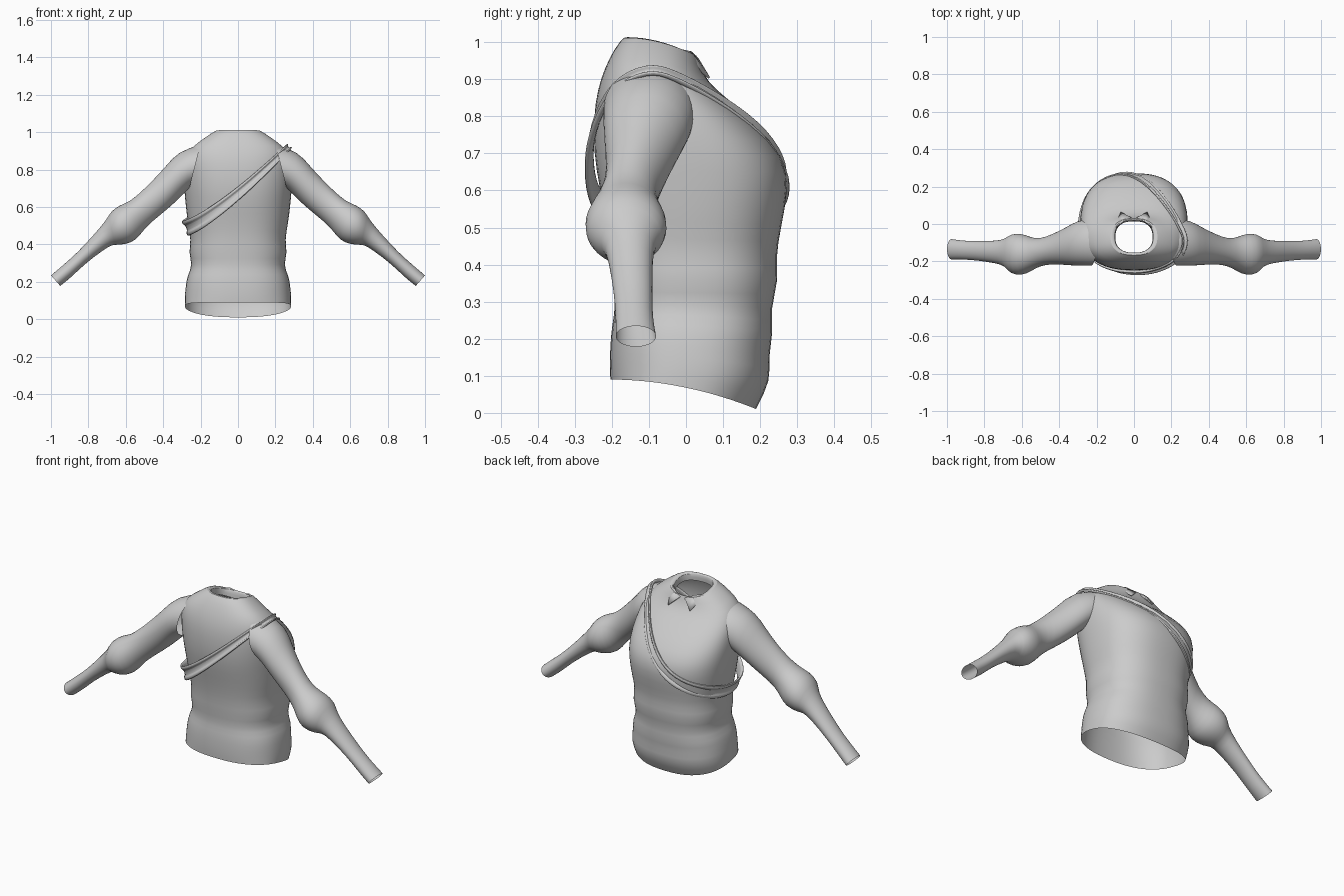
import bpy, bmesh, math
from mathutils import Vector

cube = bpy.data.objects.get("Cube")
if cube:
    bpy.data.objects.remove(cube, do_unlink=True)

# Plain grey cloth
cloth = bpy.data.materials.new("grey_cloth")
cloth.use_nodes = True
cloth.diffuse_color = (0.6, 0.6, 0.6, 1)
shader = next(n for n in cloth.node_tree.nodes if n.type == 'BSDF_PRINCIPLED')
shader.inputs["Base Color"].default_value = cloth.diffuse_color
shader.inputs["Roughness"].default_value = 0.8


def make_object(name, bm, levels=0, angle=60):
    """Turn a bmesh into a smooth shaded cloth part."""
    bmesh.ops.recalc_face_normals(bm, faces=bm.faces)
    mesh = bpy.data.meshes.new(name)
    bm.to_mesh(mesh)
    bm.free()
    mesh.materials.append(cloth)
    part = bpy.data.objects.new(name, mesh)
    bpy.context.collection.objects.link(part)
    if levels:
        sub = part.modifiers.new("soften", 'SUBSURF')
        sub.levels = sub.render_levels = levels
    bpy.ops.object.select_all(action='DESELECT')
    part.select_set(True)
    bpy.context.view_layer.objects.active = part
    bpy.ops.object.shade_smooth_by_angle(angle=math.radians(angle))
    return part


def loft(name, rings, closed_path=False, levels=1, angle=60):
    """Skin a row of closed rings, leaving the ends open unless the path closes."""
    bm = bmesh.new()
    rows = [[bm.verts.new(p) for p in ring] for ring in rings]
    pairs = list(zip(rows, rows[1:]))
    if closed_path:
        pairs.append((rows[-1], rows[0]))
    for a, b in pairs:
        count = len(a)
        for i in range(count):
            j = (i + 1) % count
            bm.faces.new((a[i], a[j], b[j], b[i]))
    return make_object(name, bm, levels, angle)


def power(value, exponent):
    return math.copysign(abs(value) ** exponent, value)


def torso_ring(z_front, z_back, half_width, y_front, y_back, sides=32):
    """Rounded box outline whose height dips toward the back."""
    ring = []
    for i in range(sides):
        a = math.tau * i / sides
        x = half_width * power(math.cos(a), 0.82)
        t = 0.5 + 0.5 * power(math.sin(a), 0.82)
        y = y_front + (y_back - y_front) * t
        ring.append((x, y, z_front + (z_back - z_front) * t * t))
    return ring


# Torso: front height, back height, half width, front y, back y
torso = [
    (.09, .01, .285, -.205, .19),
    (.13, .09, .287, -.207, .232),
    (.19, .15, .28, -.205, .222),
    (.24, .22, .272, -.2, .238),
    (.29, .28, .243, -.19, .228),
    (.36, .36, .267, -.2, .252),
    (.42, .42, .25, -.2, .243),
    (.52, .5, .27, -.215, .257),
    (.61, .6, .28, -.235, .278),
    (.7, .69, .29, -.25, .268),
    (.8, .78, .29, -.25, .19),
    (.87, .85, .28, -.24, .11),
    (.93, .89, .25, -.22, .06),
    (.98, .94, .175, -.195, .035),
    (1.02, .97, .12, -.165, .03),
    (1.01, .96, .1, -.152, .018),
    (.97, .92, .1, -.155, .015),
]
loft("torso", [torso_ring(*row) for row in torso])


def sleeve_ring(side, top_x, top_z, low_x, low_z, y_front, y_back, sides=20):
    """Oval spanned by its upper and lower edge points."""
    top, low = Vector((top_x, 0, top_z)), Vector((low_x, 0, low_z))
    ring = []
    for i in range(sides):
        a = math.tau * i / sides
        p = (top + low) / 2 + (top - low) / 2 * math.cos(a)
        y = (y_front + y_back) / 2 + (y_back - y_front) / 2 * math.sin(a)
        ring.append((side * p.x, y, p.z))
    return ring


# Sleeves: upper edge x z, lower edge x z, front y, back y
sleeve = [
    (.2, .935, .26, .7, -.225, .03),
    (.32, .9, .29, .67, -.225, .02),
    (.385, .82, .35, .61, -.22, -.02),
    (.45, .75, .43, .545, -.215, -.055),
    (.52, .68, .49, .495, -.225, -.08),
    (.58, .63, .53, .44, -.255, -.07),
    (.63, .613, .57, .405, -.278, -.048),
    (.68, .58, .645, .395, -.268, -.052),
    (.705, .53, .67, .4, -.225, -.08),
    (.76, .465, .72, .37, -.21, -.09),
    (.86, .355, .82, .295, -.195, -.09),
    (.93, .295, .89, .225, -.19, -.09),
    (1, .235, .95, .178, -.19, -.08),
]
for name, side in (("left_sleeve", 1), ("right_sleeve", -1)):
    loft(name, [sleeve_ring(side, *row) for row in sleeve])

# Diagonal strap: centre line from the left shoulder around the right side
path = [Vector(p) for p in (
    (.28, -.1, .93), (.235, -.2, .885), (.1, -.255, .757), (0, -.26, .67),
    (-.1, -.25, .59), (-.21, -.2, .515), (-.28, -.09, .485), (-.278, .06, .49),
    (-.22, .2, .53), (-.1, .27, .59), (0, .265, .67), (.1, .2, .765),
    (.2, .07, .855), (.26, -.04, .912))]
# Cross-section with a raised cord along each edge
section = [(-1, -.008), (-1, .012), (-.5, .012), (-.4, 0),
           (.4, 0), (.5, .012), (1, .012), (1, -.008)]
strap_rings = []
for i, p in enumerate(path):
    along = (path[(i + 1) % len(path)] - path[i - 1]).normalized()
    out = p - Vector((0, 0, .6))
    out = (out - along * out.dot(along)).normalized()
    across = along.cross(out)
    width = .031 - .05 * p.x
    strap_rings.append([p + across * s * width + out * h for s, h in section])
loft("shoulder_strap", strap_rings, closed_path=True, levels=2)

# Pointed collar tips either side of the neck notch
for name, side in (("left_collar_tip", 1), ("right_collar_tip", -1)):
    bm = bmesh.new()
    corners = ((.115, -.03, .985), (.07, .065, .905), (.015, .035, .955), (.06, .015, .975))
    bm.faces.new([bm.verts.new((side * x, y, z)) for x, y, z in corners])
    tip = make_object(name, bm)
    tip.modifiers.new("thickness", 'SOLIDIFY').thickness = .006
